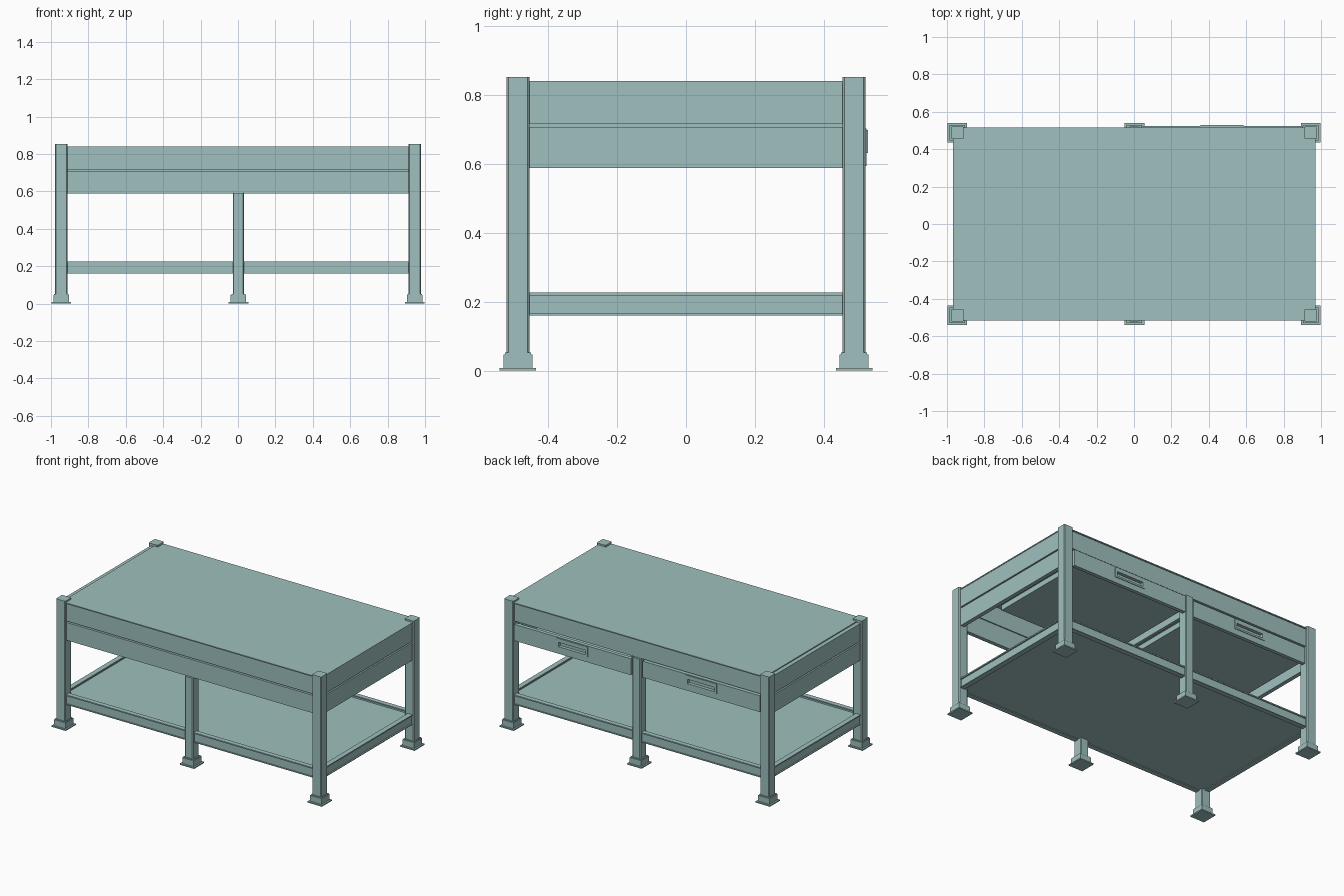
import bpy
import bmesh

if "Cube" in bpy.data.objects:
    bpy.data.objects.remove(bpy.data.objects["Cube"])

paint = bpy.data.materials.new("grey_green_paint")
paint.diffuse_color = (0.343, 0.527, 0.515, 1)
paint.use_nodes = True
paint.node_tree.nodes["Principled BSDF"].inputs["Base Color"].default_value = paint.diffuse_color


def box(name, x0, x1, y0, y1, z0, z1, chamfer=0.0):
    # painted box; chamfer cuts only the upright edges
    bm = bmesh.new()
    bmesh.ops.create_cube(bm, size=1)
    bmesh.ops.scale(bm, vec=(x1 - x0, y1 - y0, z1 - z0), verts=bm.verts)
    if chamfer:
        upright = [e for e in bm.edges if abs(e.verts[0].co.z - e.verts[1].co.z) > 0.001]
        bmesh.ops.bevel(bm, geom=upright, offset=chamfer, segments=1, affect='EDGES')
    me = bpy.data.meshes.new(name)
    bm.to_mesh(me)
    bm.free()
    me.materials.append(paint)
    ob = bpy.data.objects.new(name, me)
    ob.location = ((x0 + x1) / 2, (y0 + y1) / 2, (z0 + z1) / 2)
    bpy.context.collection.objects.link(ob)
    return ob


def post(name, x, y, half, top):
    # tube leg with a socket and a flat floor plate
    box(name + "_tube", x - half, x + half, y - 0.033, y + 0.033, 0.03, top, 0.005)
    box(name + "_socket", x - 0.042, x + 0.042, y - 0.042, y + 0.042, 0.006, 0.047)
    box(name + "_socket_collar", x - 0.038, x + 0.038, y - 0.038, y + 0.038, 0.045, 0.052)
    box(name + "_floor_plate", x - 0.053, x + 0.053, y - 0.053, y + 0.053, 0, 0.008)


# corner legs and middle legs
for sx, side in ((-1, "left"), (1, "right")):
    for sy, end in ((-1, "front"), (1, "back")):
        post(f"{end}_{side}_leg", sx * 0.945, sy * 0.488, 0.034, 0.852)
post("front_middle_leg", 0.002, -0.488, 0.03, 0.59)
post("back_middle_leg", 0.002, 0.488, 0.03, 0.716)

# table top slab, slightly short on the left
box("table_top", -0.94, 0.97, -0.515, 0.515, 0.834, 0.841)

# long aprons: deep front, shallow back above the drawers
for s, end in ((-1, "front"), (1, "back")):
    y0, y1 = sorted((s * 0.478, s * 0.508))
    box(end + "_upper_apron", -0.915, 0.915, y0, y1, 0.716, 0.834)
box("front_lower_apron", -0.915, 0.915, -0.508, -0.482, 0.588, 0.707)
box("front_apron_joint", -0.915, 0.915, -0.492, -0.485, 0.70, 0.72)

# end aprons
for s, side in ((-1, "left"), (1, "right")):
    for part, a, b, z0, z1 in (("upper_apron", 0.94, 0.967, 0.716, 0.834),
                               ("lower_apron", 0.94, 0.967, 0.588, 0.707),
                               ("apron_joint", 0.943, 0.95, 0.70, 0.72)):
        x0, x1 = sorted((s * a, s * b))
        box(f"{side}_{part}", x0, x1, -0.46, 0.46, z0, z1)

# lower shelf: panel inside a frame of rails with small lips
box("shelf_panel", -0.955, 0.955, -0.495, 0.495, 0.165, 0.205)
for s, end, side in ((-1, "front", "left"), (1, "back", "right")):
    y0, y1 = sorted((s * 0.49, s * 0.505))
    box(end + "_shelf_rail", -0.915, 0.915, y0, y1, 0.162, 0.224)
    x0, x1 = sorted((s * 0.945, s * 0.96))
    box(side + "_shelf_rail", x0, x1, -0.46, 0.46, 0.162, 0.224)
    for z0, z1, edge in ((0.16, 0.165, "lower"), (0.218, 0.226, "upper")):
        y0, y1 = sorted((s * 0.48, s * 0.512))
        box(f"{end}_shelf_{edge}_lip", -0.915, 0.915, y0, y1, z0, z1)
        x0, x1 = sorted((s * 0.935, s * 0.969))
        box(f"{side}_shelf_{edge}_lip", x0, x1, -0.46, 0.46, z0, z1)


def drawer(name, x0, x1, y):
    # tray, front panel with recessed pull, raised pull frame and slides
    t = 0.01
    front = box(name + "_front", x0, x1, y - 0.025, y, 0.594, 0.703)
    c = (x0 + x1) / 2
    cut = box(name + "_pull_cutter", c - 0.1, c + 0.1, y - 0.018, y + 0.02, 0.643, 0.672)
    cut.hide_render = True
    cut.hide_viewport = True
    m = front.modifiers.new("pull", 'BOOLEAN')
    m.operation = 'DIFFERENCE'
    m.solver = 'EXACT'
    m.object = cut
    for part, a, b, z0, z1 in (("top", -0.115, 0.115, 0.672, 0.698),
                               ("bottom", -0.115, 0.115, 0.631, 0.643),
                               ("left", -0.115, -0.1, 0.643, 0.672),
                               ("right", 0.1, 0.115, 0.643, 0.672)):
        box(f"{name}_pull_{part}", c + a, c + b, y - 0.002, y + 0.004, z0, z1)
    yb = y - 0.70
    a, b = x0 + 0.02, x1 - 0.02
    box(name + "_bottom", a, b, yb, y - 0.02, 0.60, 0.608)
    box(name + "_rear", a, b, yb, yb + t, 0.60, 0.70)
    for part, p, out in (("left", a, -1), ("right", b - t, 1)):
        box(f"{name}_{part}_side", p, p + t, yb, y - 0.02, 0.60, 0.70)
        q = p + out * t
        box(f"{name}_{part}_slide", q, q + t, yb, y - 0.03, 0.635, 0.665)


drawer("right_drawer", 0.04, 0.903, 0.524)
drawer("left_drawer", -0.903, -0.036, 0.510)

# central support between the drawers
box("drawer_divider", -0.008, 0.012, -0.48, 0.46, 0.60, 0.832)
